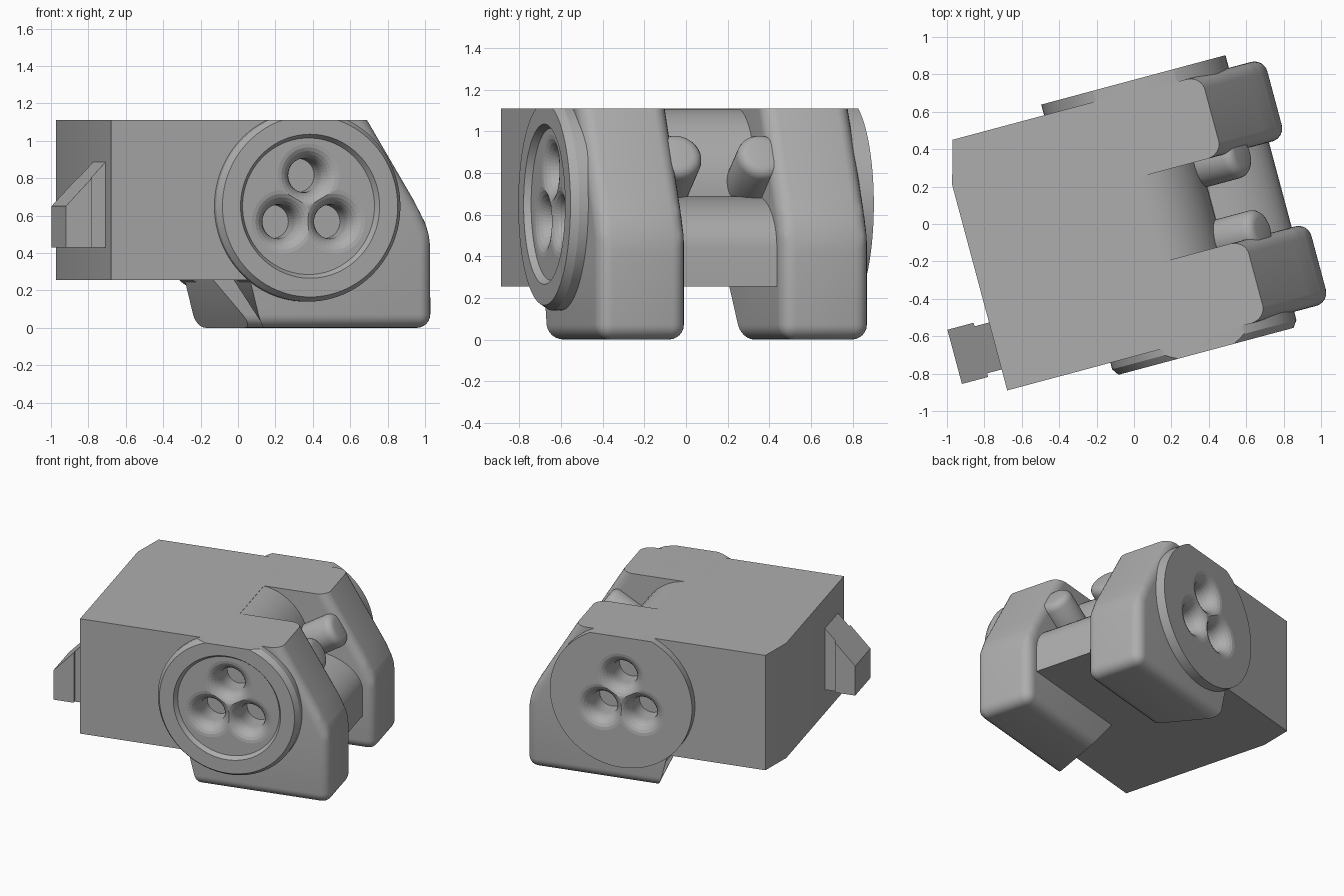
import bpy, bmesh
from math import radians, sin, cos, pi
from mathutils import Vector, Matrix

if "Cube" in bpy.data.objects:
    bpy.data.objects.remove(bpy.data.objects["Cube"])

TURN = radians(15)      # whole model is turned about z
TOP = 1.11              # everything is sliced flat at this height
HUB = (0.196, 0.65)     # hub axis, along local y
GREY = (0.42, 0.42, 0.42, 1)

mat = bpy.data.materials.new("plain grey")
mat.use_nodes = True
mat.diffuse_color = GREY
mat.node_tree.nodes["Principled BSDF"].inputs["Base Color"].default_value = GREY


def finish(name, bm, angle=30, cutter=False):
    bmesh.ops.recalc_face_normals(bm, faces=bm.faces)
    me = bpy.data.meshes.new(name)
    bm.to_mesh(me)
    bm.free()
    ob = bpy.data.objects.new(name, me)
    bpy.context.collection.objects.link(ob)
    ob.rotation_euler.z = TURN
    me.materials.append(mat)
    ob.hide_render = cutter
    if cutter:
        ob.hide_set(True)
        ob.display_type = 'WIRE'
    else:
        bpy.ops.object.select_all(action='DESELECT')
        ob.select_set(True)
        bpy.context.view_layer.objects.active = ob
        bpy.ops.object.shade_smooth_by_angle(angle=radians(angle))
    return ob


def prism(outline, place, a, b):
    """Extrude a 2D outline between a and b; place maps (p, q, w) to a point."""
    bm = bmesh.new()
    ends = [[bm.verts.new(place(p, q, w)) for p, q in outline] for w in (a, b)]
    for end in ends:
        bm.faces.new(end)
    n = len(outline)
    for i in range(n):
        j = (i + 1) % n
        bm.faces.new((ends[0][i], ends[0][j], ends[1][j], ends[1][i]))
    bmesh.ops.recalc_face_normals(bm, faces=bm.faces)
    return bm


def side_on(p, q, w):
    return (p, w, q)


def flat_on(p, q, w):
    return (p, q, w)


def slice_top(bm):
    geom = bm.verts[:] + bm.edges[:] + bm.faces[:]
    cut = bmesh.ops.bisect_plane(bm, geom=geom, plane_co=(0, 0, TOP),
                                 plane_no=(0, 0, 1), clear_outer=True)
    edges = [e for e in cut["geom_cut"] if isinstance(e, bmesh.types.BMEdge)]
    bmesh.ops.holes_fill(bm, edges=edges, sides=0)


def lathe(profile, centre, side, steps=64):
    """Spin (radius, outward) points about the local y axis."""
    bm = bmesh.new()
    rings = []
    for r, w in profile:
        rings.append([bm.verts.new((centre[0] + r * cos(2 * pi * i / steps), side * w,
                                    centre[1] + r * sin(2 * pi * i / steps)))
                      for i in range(steps)])
    for lo, hi in zip(rings, rings[1:]):
        for i in range(steps):
            j = (i + 1) % steps
            bm.faces.new((lo[i], lo[j], hi[j], hi[i]))
    bm.faces.new(rings[0])
    bm.faces.new(rings[-1])
    return bm


# Main housing, with one clipped corner
body = finish("housing", prism(
    [(-0.885, -0.684), (0.1, -0.684), (0.1, 0.686), (-0.82, 0.686), (-0.885, 0.454)],
    flat_on, 0.255, TOP))

# Rounded drum and crossbar filling the gap between the arms
core = [(0.05, 0.255), (0.05, TOP)]
core += [(0.07 + 0.36 * sin(t * pi / 24), 0.70 + 0.41 * cos(t * pi / 24)) for t in range(13)]
core += [(0.43 + 0.38 * sin(t * pi / 20), 0.44 + 0.25 * cos(t * pi / 20)) for t in range(11)]
core += [(0.81, 0.255)]
finish("drum_and_crossbar", prism(core, side_on, -0.3, 0.3))

# Side tab: wide tip and narrower neck under one slope
slope = lambda u: 0.65 + (u + 1.11) * 1.05
for name, u0, u1, half in (("tab_tip", -1.11, -0.965, 0.15), ("tab_neck", -0.965, -0.87, 0.13)):
    finish(name, prism([(u0, 0.43), (u1, 0.43), (u1, slope(u1)), (u0, slope(u0))],
                       side_on, -0.438 - half, -0.438 + half), 10)

arm_outline = [(-0.13, 0.32), (-0.05, 0), (0.9, 0), (0.9, 0.50), (0.84, 0.63),
               (0.42, 1.33), (-0.13, 1.33)]
lobe_dir = Vector((0.857, 0, 0.515))    # square to the sloping arm face

for side, label in ((-1, "front"), (1, "rear")):
    # Rounded arm with a slanted foot
    bm = prism(arm_outline, side_on, side * 0.235, side * 0.675)
    for v in bm.verts:
        if v.co.z < 0.01 and v.co.x < 0.1 and abs(v.co.y) < 0.4:
            v.co.x += 0.2
    soft = [e for e in bm.edges if max(v.co.x for v in e.verts) > 0.4]
    bmesh.ops.bevel(bm, geom=soft, offset=0.11, segments=6, profile=0.5, affect='EDGES',
                    clamp_overlap=True)
    slice_top(bm)
    arm = finish(label + "_arm", bm, 35)

    # Round lobe on the inner side of the arm
    bm = bmesh.new()
    spot = Vector((0.655, side * 0.21, 0.895)) - lobe_dir * 0.17
    bmesh.ops.create_cone(bm, cap_ends=True, segments=40, radius1=0.12, radius2=0.12, depth=0.34,
                          matrix=Matrix.Translation(spot) @ lobe_dir.to_track_quat('Z', 'Y').to_matrix().to_4x4())
    rims = [e for e in bm.edges if any(len(f.verts) > 4 for f in e.link_faces)]
    bmesh.ops.bevel(bm, geom=rims, offset=0.05, segments=4, profile=0.5, affect='EDGES')
    slice_top(bm)
    finish(label + "_arm_lobe", bm, 40)

    # Round hub plate: raised rim in front, plain face at the rear
    if side < 0:
        floor = 0.725
        shape = [(0.51, 0.45), (0.51, 0.72), (0.485, 0.757), (0.385, 0.757), (0.365, floor)]
    else:
        floor = 0.745
        shape = [(0.51, 0.45), (0.51, floor)]
    bm = lathe(shape, HUB, side, 96)
    slice_top(bm)
    plate = finish(label + "_hub_plate", bm)

    # Three flared holes through the hub plate
    for k in range(3):
        a = radians(90 + 120 * k)
        spot = (HUB[0] + 0.165 * cos(a), HUB[1] + 0.165 * sin(a))
        flare = [(0.17, floor + 0.1), (0.17, floor)]
        flare += [(0.17 - 0.08 * sin(t * pi / 12), floor - 0.1 * (1 - cos(t * pi / 12)))
                  for t in range(1, 7)]
        flare += [(0.09, floor - 0.22)]
        cutter = finish(f"{label}_hole_cutter_{k}", lathe(flare, spot, side, 40), cutter=True)
        for target in (plate, arm, body):
            m = target.modifiers.new("hole", 'BOOLEAN')
            m.operation = 'DIFFERENCE'
            m.solver = 'EXACT'
            m.object = cutter
